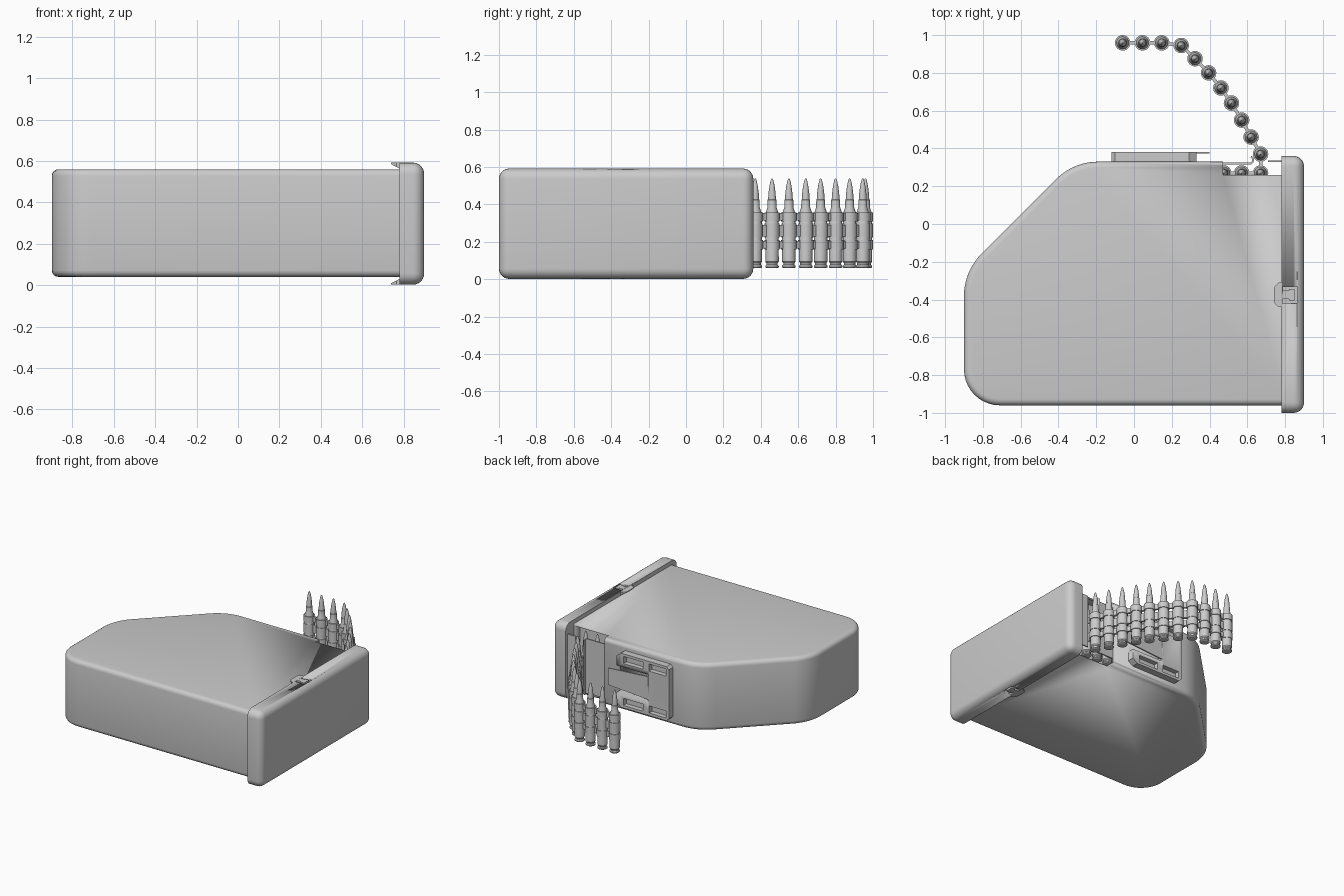
import bpy, bmesh, math
from mathutils import Vector

if "Cube" in bpy.data.objects:
    bpy.data.objects.remove(bpy.data.objects["Cube"])


def finish(bm, name, angle=35):
    bmesh.ops.recalc_face_normals(bm, faces=bm.faces[:])
    me = bpy.data.meshes.new(name)
    bm.to_mesh(me)
    bm.free()
    ob = bpy.data.objects.new(name, me)
    bpy.context.collection.objects.link(ob)
    smooth(ob, angle)
    return ob


def smooth(ob, angle=35):
    bpy.ops.object.select_all(action='DESELECT')
    bpy.context.view_layer.objects.active = ob
    ob.select_set(True)
    bpy.ops.object.shade_smooth_by_angle(angle=math.radians(angle))


def prism_bm(pts, lo, hi, axis='Z'):
    bm = bmesh.new()
    place = (lambda a, b, c: (a, b, c)) if axis == 'Z' else (lambda a, b, c: (a, c, b))
    bot = [bm.verts.new(place(a, b, lo)) for a, b in pts]
    top = [bm.verts.new(place(a, b, hi)) for a, b in pts]
    bm.faces.new(bot)
    bm.faces.new(top)
    n = len(pts)
    for i in range(n):
        j = (i + 1) % n
        bm.faces.new((bot[i], bot[j], top[j], top[i]))
    bmesh.ops.recalc_face_normals(bm, faces=bm.faces[:])
    return bm


def prism(name, pts, lo, hi, axis='Z'):
    return finish(prism_bm(pts, lo, hi, axis), name)


def box(name, x, y, z):
    return prism(name, [(x[0], y[0]), (x[1], y[0]), (x[1], y[1]), (x[0], y[1])], *z)


def cut(ob, *cutters):
    for c in cutters:
        m = ob.modifiers.new("cut", 'BOOLEAN')
        m.operation, m.object, m.solver = 'DIFFERENCE', c, 'EXACT'
        bpy.context.view_layer.objects.active = ob
        # keep the boolean ahead of the smoothing modifier
        bpy.ops.object.modifier_move_to_index(modifier=m.name, index=0)
        bpy.ops.object.modifier_apply(modifier=m.name)
        bpy.data.objects.remove(c)


def rounded(corners, seg=10):
    # corners are (x, y, tangent length)
    out = []
    n = len(corners)
    for i, (x, y, t) in enumerate(corners):
        p = Vector((x, y))
        if t == 0:
            out.append((x, y))
            continue
        a = Vector(corners[i - 1][:2]) - p
        b = Vector(corners[(i + 1) % n][:2]) - p
        a.normalize()
        b.normalize()
        half = a.angle(b) / 2
        r = t * math.tan(half)
        c = p + (a + b).normalized() * (t / math.cos(half))
        s, e = p + a * t - c, p + b * t - c
        ang = s.angle(e)
        for k in range(seg + 1):
            f = k / seg
            v = (s * math.sin((1 - f) * ang) + e * math.sin(f * ang)) / math.sin(ang)
            out.append(tuple(c + v))
    return out


# Main box with rounded outline and softened top and bottom rims
outline = rounded([(0.80, -0.96, 0), (0.80, 0.33, 0), (-0.32, 0.33, 0.13),
                   (-0.90, -0.25, 0.13), (-0.90, -0.96, 0.19)])
bm = prism_bm(outline, 0.04, 0.56)
rim = [e for e in bm.edges
       if abs(e.verts[0].co.z - e.verts[1].co.z) < 1e-5
       and not all(v.co.x > 0.79 for v in e.verts)]
bmesh.ops.bevel(bm, geom=rim, offset=0.032, segments=4, profile=0.5, affect='EDGES')
body = finish(bm, "ammo_box_body")

# Feed opening: shallow notch through the full height plus inner pocket
cut(body, box("notch_cutter", (0.47, 0.785), (0.26, 0.5), (-0.1, 0.8)),
    box("pocket_cutter", (0.42, 0.77), (0.20, 0.315), (0.055, 0.545)))

# End cap, bevelled everywhere but on its inner rim
bm = prism_bm([(0.78, -1.0), (0.90, -1.0), (0.90, 0.36), (0.78, 0.36)], 0.002, 0.592)
edges = [e for e in bm.edges if not all(v.co.x < 0.79 for v in e.verts)]
bmesh.ops.bevel(bm, geom=edges, offset=0.055, segments=6, profile=0.5, affect='EDGES')
cap = finish(bm, "end_cap")
for side, (zi, zo) in {"top": (0.577, 0.7), "bottom": (0.017, -0.1)}.items():
    cut(cap, box("latch_cutter", (0.785, 0.862), (-0.42, -0.33), (min(zi, zo), max(zi, zo))))

# Latches on top and bottom: wedge tab, bridge and square button
for side, inner, outer in (("top", 0.563, 0.592), ("bottom", 0.031, 0.002)):
    bm = prism_bm([(0.782, -0.44), (0.782, -0.31), (0.765, -0.31), (0.74, -0.335),
                   (0.74, -0.415), (0.765, -0.44)], inner, outer)
    for v in bm.verts:
        if abs(v.co.z - inner) < 1e-4:
            v.co.z += (outer - inner) * 0.75 * min(1, (0.782 - v.co.x) / 0.042)
    finish(bm, side + "_latch_tab")
    zr = sorted((outer, inner + (outer - inner) * 0.3))
    box(side + "_latch_bridge", (0.78, 0.822), (-0.397, -0.353), zr)
    box(side + "_latch_button", (0.82, 0.85), (-0.405, -0.345), zr)

# Plates beside the feed opening, the left one with a curled lip
zs = (0.09, 0.51)
box("feed_plate_left", (0.46, 0.622), (0.315, 0.325), zs)
box("feed_plate_right", (0.71, 0.79), (0.327, 0.337), zs)
arc = [(0.612 + r * math.cos(t), 0.339 + r * math.sin(t))
       for r, order in ((0.024, 1), (0.014, -1))
       for t in [math.radians(-90 + 20 * k) for k in range(9)][::order]]
prism("feed_plate_lip", arc, *zs)

# Mounting bracket on the back
frame = prism("mount_frame", [(-0.12, 0.11), (-0.10, 0.09), (0.29, 0.09), (0.33, 0.12), (0.33, 0.48),
                              (0.29, 0.51), (-0.10, 0.51), (-0.12, 0.49)], 0.325, 0.382, 'Y')
cutters = []
for z in ((0.11, 0.165), (0.435, 0.49)):
    for x in ((-0.095, 0.05), (0.10, 0.27)):
        cutters.append(box("slot_cutter", x, (0.345, 0.5), z))
cutters.append(box("centre_cutter", (0.06, 0.40), (0.34, 0.5), (0.195, 0.405)))
cut(frame, *cutters)
prism("mount_tongue", [(0.04, 0.21), (0.40, 0.235), (0.40, 0.365), (0.04, 0.39)], 0.372, 0.382, 'Y')


# Cartridge lathe: (radius, height)
def lathe(bm, profile, seg=24):
    rings = []
    for r, z in profile:
        rings.append([bm.verts.new((r * math.cos(2 * math.pi * k / seg),
                                    r * math.sin(2 * math.pi * k / seg), z)) for k in range(seg)])
    for a, b in zip(rings, rings[1:]):
        for k in range(seg):
            j = (k + 1) % seg
            bm.faces.new((a[k], a[j], b[j], b[k]))
    bm.faces.new(rings[0])
    bm.faces.new(rings[-1])


case = [(0.030, 0.06), (0.036, 0.064), (0.036, 0.072), (0.030, 0.078), (0.030, 0.086), (0.036, 0.094),
        (0.035, 0.352), (0.024, 0.385), (0.0235, 0.425), (0.021, 0.427), (0.019, 0.46),
        (0.0145, 0.495), (0.009, 0.522), (0.005, 0.535), (0.001, 0.54)]
bm = bmesh.new()
lathe(bm, case)
proto = finish(bm, "cartridge", 30)
bm = bmesh.new()
for lo, hi, r in ((0.16, 0.21, 0.041), (0.222, 0.298, 0.0395), (0.31, 0.358, 0.041)):
    lathe(bm, [(r, lo), (r, hi)])
ring = finish(bm, "belt_link_rings", 30)

# Belt path seen from above
path = [(-0.06, 0.959), (0.045, 0.959), (0.147, 0.959), (0.25, 0.945), (0.323, 0.875), (0.395, 0.80),
        (0.46, 0.72), (0.516, 0.64), (0.57, 0.55), (0.62, 0.46), (0.67, 0.37), (0.67, 0.27),
        (0.57, 0.27), (0.475, 0.27)]
for i, (x, y) in enumerate(path):
    for src in (proto, ring):
        ob = src if i == 0 else src.copy()
        if i:
            bpy.context.collection.objects.link(ob)
        ob.location = (x, y, 0)

# Link webs joining neighbouring cartridges
for (ax, ay), (bx, by) in zip(path, path[1:]):
    a, b = Vector((ax, ay)), Vector((bx, by))
    d = (b - a).normalized()
    n = Vector((-d.y, d.x)) * 0.009
    s, e = a + d * 0.03, b - d * 0.03
    for lo, hi in ((0.165, 0.205), (0.23, 0.29), (0.315, 0.353)):
        prism("belt_link_web", [tuple(s + n), tuple(s - n), tuple(e - n), tuple(e + n)], lo, hi)
